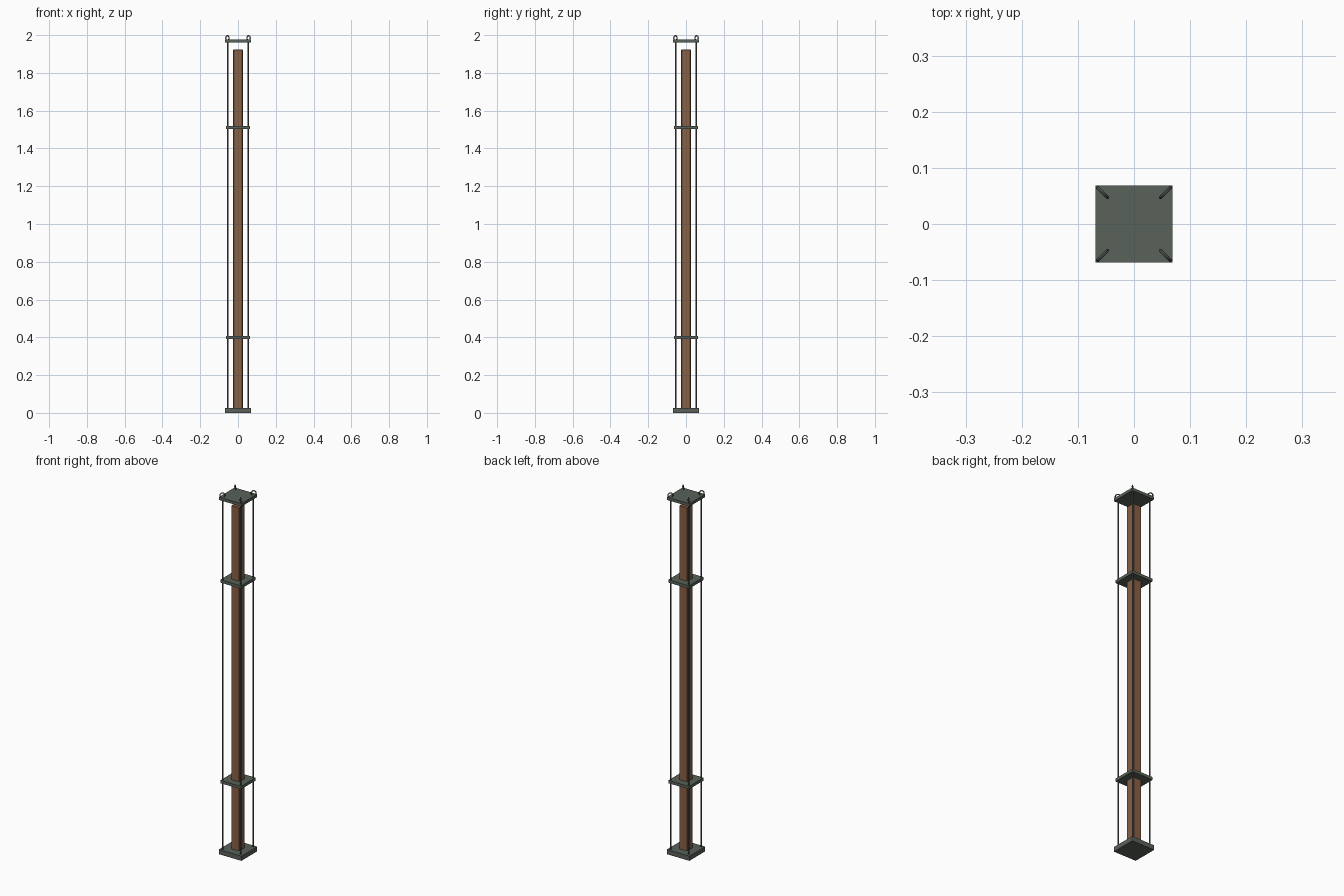
import bpy, math
from mathutils import Vector

if "Cube" in bpy.data.objects:
    bpy.data.objects.remove(bpy.data.objects["Cube"])

def mat(name, c):
    m = bpy.data.materials.new(name)
    m.diffuse_color = (*c, 1)
    m.use_nodes = True
    m.node_tree.nodes["Principled BSDF"].inputs["Base Color"].default_value = m.diffuse_color
    return m

WOOD = mat("wood", (0.25, 0.12, 0.06))
METAL = mat("dark_metal", (0.10, 0.12, 0.10))

def box(name, half, z0, z1, m, bevel=0):
    bpy.ops.mesh.primitive_cube_add(size=1, location=(0, 0, (z0 + z1) / 2))
    o = bpy.context.object
    o.name = name
    o.scale = (half * 2, half * 2, z1 - z0)
    bpy.ops.object.transform_apply(location=False, rotation=False, scale=True)
    o.data.materials.append(m)
    if bevel:
        b = o.modifiers.new("chamfer", 'BEVEL')
        b.width, b.segments = bevel, 1
    return o

# Wooden post and the square plates
box("wooden_post", 0.0255, 0.02, 1.925, WOOD, 0.003)
box("base_plate", 0.069, 0, 0.026, METAL)
box("lower_collar", 0.0635, 0.392, 0.408, METAL)
box("upper_collar", 0.0635, 1.502, 1.518, METAL)
box("top_plate", 0.069, 1.960, 1.976, METAL)

# Corner rods, each with a ring standing on the top plate
for sx in (-1, 1):
    for sy in (-1, 1):
        x, y = sx * 0.0545, sy * 0.0545
        bpy.ops.mesh.primitive_cylinder_add(vertices=12, radius=0.0038, depth=1.955, location=(x, y, 0.9975))
        rod = bpy.context.object
        rod.name = "corner_rod"
        bpy.ops.mesh.primitive_torus_add(major_radius=0.0125, minor_radius=0.003, major_segments=24,
                                         minor_segments=8, location=(sx * 0.056, sy * 0.056, 1.9845),
                                         rotation=(math.pi / 2, 0, math.pi / 4 * sx * sy))
        ring = bpy.context.object
        ring.name = "lifting_ring"
        for o in (rod, ring):
            o.data.materials.append(METAL)
            bpy.ops.object.select_all(action='DESELECT')
            o.select_set(True)
            bpy.context.view_layer.objects.active = o
            bpy.ops.object.shade_smooth_by_angle(angle=math.radians(40))
